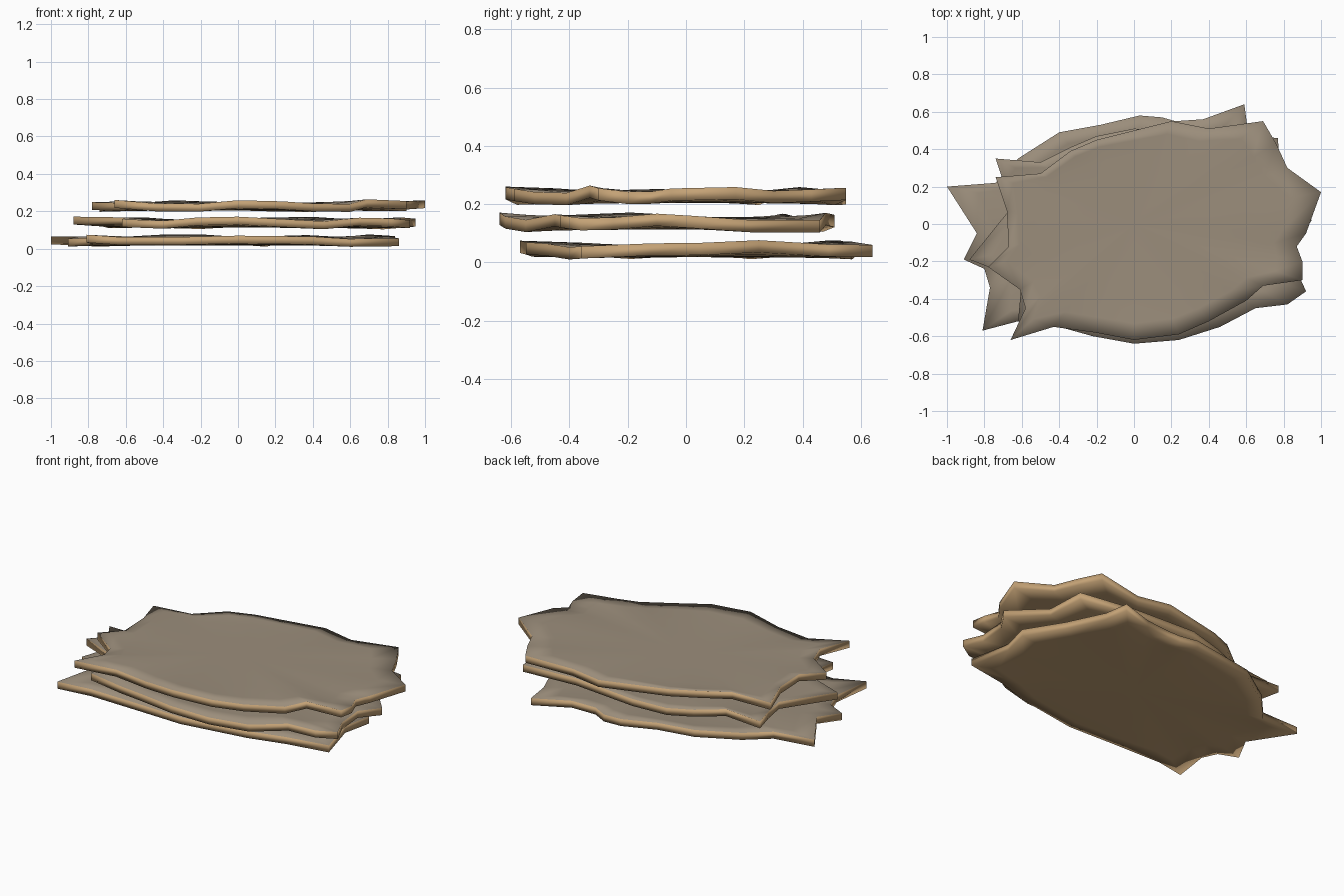
import bpy
import bmesh
import math
import random

cube = bpy.data.objects.get("Cube")
if cube:
    bpy.data.objects.remove(cube)

random.seed(4)
THICKNESS = 0.042


def make_material(name, colour):
    material = bpy.data.materials.new(name)
    material.use_nodes = True
    material.diffuse_color = colour
    shader = material.node_tree.nodes["Principled BSDF"]
    shader.inputs["Base Color"].default_value = colour
    shader.inputs["Roughness"].default_value = 0.9
    return material


fur = make_material("grey brown hide top", (0.33, 0.27, 0.20, 1))
leather = make_material("tan hide underside", (0.55, 0.36, 0.18, 1))

# Ragged outlines, clockwise from the right-hand side of each hide
top_outline = [
    (1, .17), (.92, -.05), (.87, -.12), (.9, -.2), (.9, -.3), (.69, -.33), (.6, -.41),
    (.4, -.52), (.24, -.59), (0, -.62), (-.21, -.58), (-.43, -.55), (-.66, -.62),
    (-.58, -.45), (-.61, -.35), (-.78, -.23), (-.67, -.12), (-.68, .07), (-.74, .25),
    (-.5, .27), (-.34, .39), (-.2, .45), (.2, .55), (.4, .51), (.69, .55), (.76, .43),
    (.82, .3)]
middle_outline = [
    (.95, .02), (.87, -.1), (.87, -.25), (.92, -.36), (.82, -.43), (.65, -.45),
    (.46, -.55), (.24, -.62), (0, -.64), (-.22, -.6), (-.4, -.55), (-.62, -.52),
    (-.6, -.3), (-.88, -.19), (-.67, .07), (-.69, .2), (-.74, .35), (-.5, .33),
    (-.34, .41), (-.2, .47), (0, .51), (.4, .48), (.77, .46), (.78, .22)]
bottom_outline = [
    (.84, .05), (.8, -.12), (.86, -.36), (.6, -.4), (.4, -.48), (0, -.55), (-.3, -.53),
    (-.62, -.52), (-.81, -.57), (-.77, -.34), (-.8, -.24), (-.91, -.19), (-.84, -.05),
    (-1, .2), (-.74, .22), (-.62, .35), (-.4, .49), (-.18, .53), (.03, .58), (.15, .57),
    (.22, .55), (.37, .56), (.59, .64), (.61, .49), (.7, .25)]


def make_ring(bm, outline, scale, heights):
    # Inner rings relax towards an ellipse so the ragged tips fade out
    ring = []
    blend = 1 - max(0, scale - 0.5) * 2
    for (x, y), z in zip(outline, heights):
        angle = math.atan2(y / 0.55, x / 0.8)
        ex, ey = 0.8 * math.cos(angle), 0.55 * math.sin(angle)
        px, py = x + (ex - x) * blend, y + (ey - y) * blend
        ring.append(bm.verts.new((px * scale, py * scale, z)))
    return ring


def bridge(bm, first, second, material_index):
    for i in range(len(first)):
        j = (i + 1) % len(first)
        face = bm.faces.new((first[i], first[j], second[j], second[i]))
        face.material_index = material_index


def make_hide(name, outline, base):
    bm = bmesh.new()
    # Wavy rim, with alternate rises and dips
    waves = [0.007 * (-1) ** (i // 2) + random.uniform(-0.007, 0.007)
             for i in range(len(outline))]
    sides = []
    for offset, material_index in ((THICKNESS, 0), (0, 1)):
        rings = []
        for scale, strength in ((1, 1), (0.88, 0.5), (0.68, 0.15), (0.35, 0)):
            heights = [base + 0.012 + offset + wave * strength + 0.004 * strength
                       for wave in waves]
            rings.append(make_ring(bm, outline, scale, heights))
        for outer, inner in zip(rings, rings[1:]):
            bridge(bm, outer, inner, material_index)
        centre = bm.verts.new((0, 0, base + 0.012 + offset))
        for i, vert in enumerate(rings[-1]):
            following = rings[-1][(i + 1) % len(outline)]
            bm.faces.new((vert, following, centre)).material_index = material_index
        sides.append(rings[0])
    # Tan cut edge
    bridge(bm, sides[0], sides[1], 1)
    bmesh.ops.recalc_face_normals(bm, faces=bm.faces)
    for face in bm.faces:
        face.smooth = True
    mesh = bpy.data.meshes.new(name)
    bm.to_mesh(mesh)
    bm.free()
    mesh.materials.append(fur)
    mesh.materials.append(leather)
    hide = bpy.data.objects.new(name, mesh)
    bpy.context.collection.objects.link(hide)
    return hide


# Stack of three hides
make_hide("bottom_hide", bottom_outline, 0.006)
make_hide("middle_hide", middle_outline, 0.101)
make_hide("top_hide", top_outline, 0.192)
